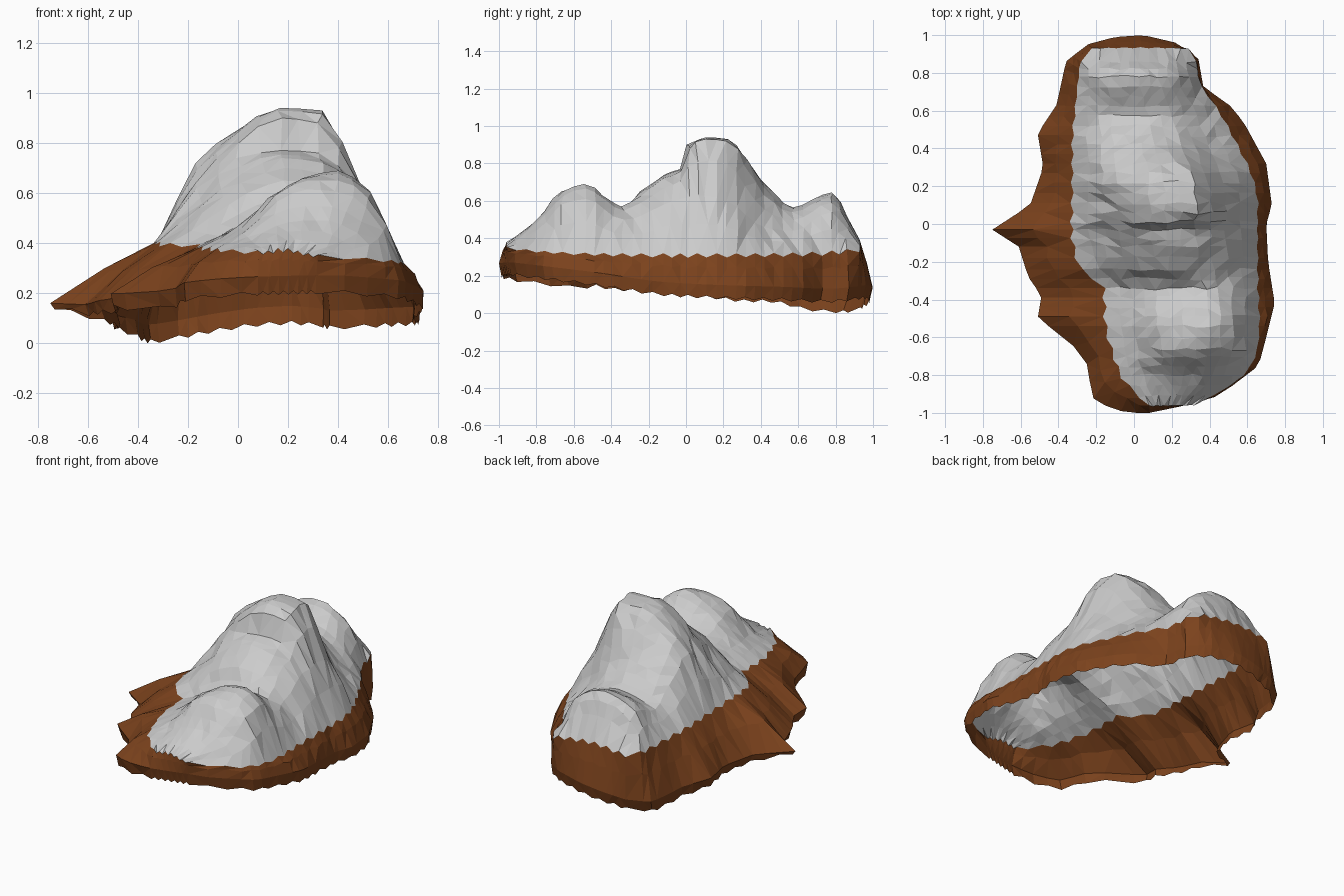
import bpy, bmesh, math, random
from mathutils import Vector

if "Cube" in bpy.data.objects:
    bpy.data.objects.remove(bpy.data.objects["Cube"])

random.seed(4)

# Cross-sections front to back: y, left x, right x, five inner heights (left to right)
SECTIONS = [
    (-.96, .08, .32, .37, .38, .38, .37, .36),
    (-.80, -.06, .58, .41, .47, .49, .49, .44),
    (-.66, -.11, .65, .45, .59, .65, .65, .58),
    (-.54, -.14, .66, .46, .58, .66, .69, .61),
    (-.34, -.15, .65, .46, .52, .55, .57, .50),
    (-.24, -.27, .65, .50, .60, .65, .63, .52),
    (-.12, -.31, .65, .54, .68, .74, .72, .58),
    (-.03, -.32, .65, .58, .74, .77, .76, .61),
    (.01, -.32, .65, .62, .80, .90, .88, .62),
    (.11, -.32, .65, .66, .84, .94, .93, .63),
    (.22, -.32, .63, .72, .85, .93, .92, .60),
    (.42, -.32, .54, .60, .67, .69, .63, .46),
    (.57, -.31, .46, .51, .55, .565, .54, .44),
    (.78, -.29, .34, .57, .63, .645, .62, .54),
    (.86, -.28, .33, .46, .51, .52, .50, .45),
    (.93, -.22, .29, .38, .39, .39, .38, .37),
]

# Plan outline of the skirt, anticlockwise from the front
OUTLINE = [
    (-.02, -1), (.08, -1), (.25, -.965), (.45, -.91), (.66, -.75), (.70, -.6),
    (.745, -.42), (.71, -.2), (.70, 0), (.73, .1), (.70, .32), (.58, .54),
    (.48, .66), (.37, .71), (.34, .88), (.22, .96), (.05, 1), (-.1, .99),
    (-.25, .95), (-.36, .86), (-.41, .63), (-.51, .48), (-.48, .3), (-.55, .1),
    (-.75, -.03), (-.61, -.12), (-.56, -.28), (-.49, -.38), (-.51, -.5),
    (-.34, -.62), (-.25, -.74), (-.22, -.92), (-.12, -.98),
]


def smooth(xs, ys, x):
    """Shape-preserving cubic through the given points."""
    n = len(xs)
    d = [(ys[i + 1] - ys[i]) / (xs[i + 1] - xs[i]) for i in range(n - 1)]
    m = [d[0]] + [2 * a * b / (a + b) if a * b > 0 else 0 for a, b in zip(d, d[1:])] + [d[-1]]
    i = max(j for j in range(n - 1) if xs[j] <= x or j == 0)
    h = xs[i + 1] - xs[i]
    t = (x - xs[i]) / h
    return (ys[i] * (1 + 2 * t) * (1 - t) ** 2 + m[i] * h * t * (1 - t) ** 2
            + ys[i + 1] * t * t * (3 - 2 * t) + m[i + 1] * h * t * t * (t - 1))


def cast(p):
    """Push a plan point outward from a spine line onto the outline."""
    c = Vector((.08, min(max(p.y, -.55), .6)))
    d = (Vector((p.x, p.y)) - c).normalized()
    best = 0
    for a, b in zip(OUTLINE, OUTLINE[1:] + OUTLINE[:1]):
        a, e = Vector(a), Vector(b) - Vector(a)
        det = d.x * e.y - d.y * e.x
        if abs(det) < 1e-9:
            continue
        w = a - c
        s = (w.x * d.y - w.y * d.x) / det
        r = (w.x * e.y - w.y * e.x) / det
        if -1e-6 <= s <= 1 + 1e-6:
            best = max(best, r)
    return c + d * best


def build(name, grid, closed, color=None):
    """Flat-shaded triangulated sheet from rows of points."""
    bm = bmesh.new()
    rows = [[bm.verts.new(p) for p in row] for row in grid]
    n = len(rows[0])
    for a, b in zip(rows, rows[1:]):
        for i in range(n if closed else n - 1):
            j = (i + 1) % n
            bm.faces.new((a[i], a[j], b[j], b[i]))
    bmesh.ops.triangulate(bm, faces=bm.faces[:])
    bmesh.ops.recalc_face_normals(bm, faces=bm.faces[:])
    if sum(f.normal.z * f.calc_area() for f in bm.faces) < 0:
        bmesh.ops.reverse_faces(bm, faces=bm.faces[:])
    me = bpy.data.meshes.new(name)
    bm.to_mesh(me)
    bm.free()
    ob = bpy.data.objects.new(name, me)
    bpy.context.collection.objects.link(ob)
    if color:
        mat = bpy.data.materials.new(name)
        mat.diffuse_color = color
        mat.use_nodes = True
        mat.node_tree.nodes["Principled BSDF"].inputs["Base Color"].default_value = mat.diffuse_color
        me.materials.append(mat)


# Grey rock surface sampled from the sections
keys = [s[0] for s in SECTIONS]
ys = []
for a, b in zip(keys, keys[1:]):
    k = max(1, round((b - a) / .05))
    ys += [a + (b - a) * i / k for i in range(k)]
ys.append(keys[-1])
COLS = 12
grid = []
for y in ys:
    v = [smooth(keys, [s[k] for s in SECTIONS], y) for k in range(1, 8)]
    hs = [.41 - .04 * abs(y)] + v[2:] + [.32 + .04 * y ** 4]
    row = []
    for i in range(COLS + 1):
        u = i / COLS
        inside = 0 < i < COLS and y not in (ys[0], ys[-1])
        j = .012 * (v[1] - v[0]) if inside else 0
        row.append(Vector((v[0] + u * (v[1] - v[0]) + random.uniform(-j, j),
                           y + random.uniform(-j, j),
                           smooth([k / 6 for k in range(7)], hs, u))))
    grid.append(row)

# Earth skirt: rim of the rock with a slight zigzag, then out, down and under
loop = (grid[0] + [r[-1] for r in grid[1:-1]] + grid[-1][::-1]
        + [r[0] for r in grid[-2:0:-1]])
floor_y, floor_z = [-1, -.5, -.1, .5, .85, 1], [.18, .12, .065, .035, .005, .03]
outer, rim, mid = [], [], []
for i, p in enumerate(loop):
    o = cast(p)
    left = max(0, min(1, (-o.x - .4) / .35))
    right = max(0, min(1, (o.x + .25) / .6))
    zb = smooth(floor_y, floor_z, o.y) + .08 * left + right * (.03 + .05 * max(0, o.y) ** 3)
    zo = zb + .07 - .05 * left
    out = Vector((o.x, o.y, zo))
    if i % 2:
        gap = out - p
        p += gap * min(.15, .025 / gap.length)
    m = p.lerp(out, .5)
    m.z += .015
    m.x += random.uniform(-.01, .01)
    mid.append(m)
    outer.append(out)
    k = .975 + .02 * right + random.uniform(-.006, .006)
    rim.append(Vector((o.x * k, o.y * min(k, .985),
                       max(0, zb + (.01 if i % 2 else -.006)))))

build("rock_top", grid, False)
build("earth_skirt", [loop, mid, outer, rim], True, (.2, .055, .012, 1))
